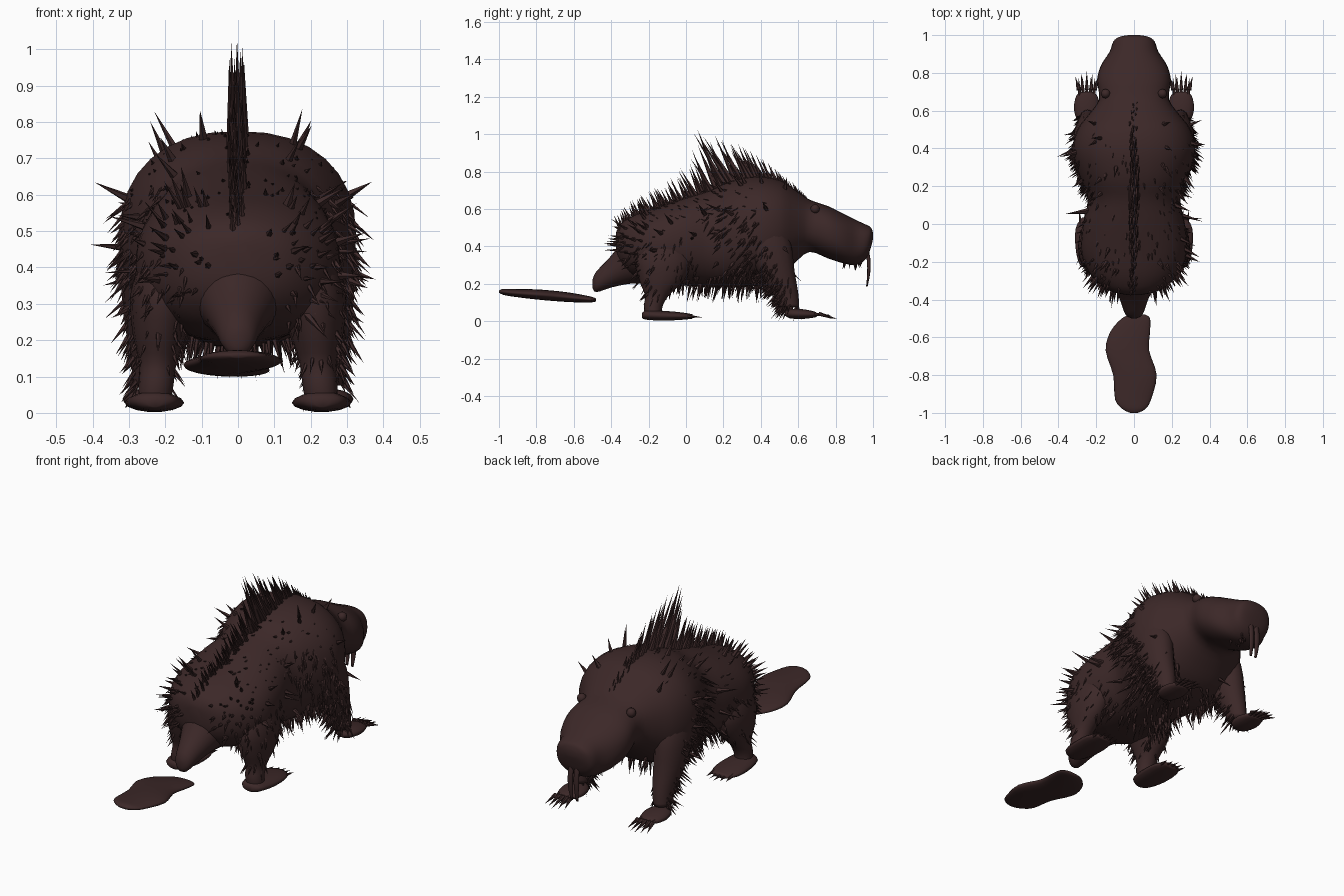
import bpy, bmesh, math, random
from mathutils import Vector

if "Cube" in bpy.data.objects:
    bpy.data.objects.remove(bpy.data.objects["Cube"])

random.seed(7)
hide = bpy.data.materials.new("dark_brown_hide")
hide.diffuse_color = (0.045, 0.021, 0.021, 1)
hide.use_nodes = True
hide.node_tree.nodes["Principled BSDF"].inputs["Base Color"].default_value = hide.diffuse_color


def finish(name, bm, smooth=True):
    bmesh.ops.recalc_face_normals(bm, faces=bm.faces)
    me = bpy.data.meshes.new(name)
    bm.to_mesh(me)
    bm.free()
    me.materials.append(hide)
    me.polygons.foreach_set("use_smooth", [smooth] * len(me.polygons))
    ob = bpy.data.objects.new(name, me)
    bpy.context.collection.objects.link(ob)
    return ob


def spline(keys, steps):
    """Catmull-Rom through rows of numbers."""
    out = []
    for i in range(len(keys) - 1):
        a, b, c, d = (keys[max(0, min(len(keys) - 1, i + k))] for k in (-1, 0, 1, 2))
        for s in range(steps):
            t = s / steps
            out.append([0.5 * (2 * q + (r - p) * t + (2 * p - 5 * q + 4 * r - w) * t * t
                               + (3 * q - p - 3 * r + w) * t ** 3) for p, q, r, w in zip(a, b, c, d)])
    return out + [list(keys[-1])]


def loft(name, keys, axis="y", n=24, steps=3, power=2.0):
    """Rings of (x, y, z, half width, half depth) across the y or z axis."""
    bm = bmesh.new()
    rings = []
    for x, y, z, a, b in spline(keys, steps):
        ring = []
        for k in range(n):
            t = 2 * math.pi * k / n
            c, s = math.cos(t), math.sin(t)
            u = a * math.copysign(abs(c) ** (2 / power), c)
            v = b * math.copysign(abs(s) ** (2 / power), s)
            ring.append(bm.verts.new((x + u, y, z + v) if axis == "y" else (x + u, y + v, z)))
        rings.append(ring)
    for p, q in zip(rings, rings[1:]):
        for k in range(n):
            bm.faces.new((p[k], p[(k + 1) % n], q[(k + 1) % n], q[k]))
    bm.faces.new(rings[0])
    bm.faces.new(rings[-1])
    return finish(name, bm)


def spike(bm, base, tip, r, n=5):
    base, tip = Vector(base), Vector(tip)
    d = (tip - base).normalized()
    u = d.orthogonal().normalized()
    w = d.cross(u)
    ring = [bm.verts.new(base + r * (math.cos(2 * math.pi * k / n) * u + math.sin(2 * math.pi * k / n) * w))
            for k in range(n)]
    top = bm.verts.new(tip)
    for k in range(n):
        bm.faces.new((ring[k], ring[(k + 1) % n], top))
    bm.faces.new(ring[::-1])


def ramp(x, pts):
    for (x0, y0), (x1, y1) in zip(pts, pts[1:]):
        if x <= x1:
            return y0 + (y1 - y0) * max(0, (x - x0) / (x1 - x0))
    return pts[-1][1]


# Torso and head: y, top, bottom, half width
profile = [(-.375, .47, .37, .04), (-.35, .52, .30, .14), (-.27, .57, .23, .23), (-.15, .61, .20, .28),
           (0, .66, .19, .27), (.13, .70, .18, .245), (.24, .75, .18, .285), (.38, .775, .19, .325),
           (.5, .755, .24, .30), (.58, .705, .31, .24), (.66, .65, .37, .185), (.76, .615, .335, .195),
           (.84, .575, .31, .175), (.91, .54, .30, .13), (.965, .515, .335, .11), (.99, .50, .40, .08),
           (1.0, .47, .44, .03)]
torso = loft("body_and_head", [(0, y, (t + b) / 2, w, (t - b) / 2) for y, t, b, w in profile],
             n=32, power=2.3)

# Tail: stub and detached paddle
loft("tail_stub", [(0, -.5, .20, .012, .02), (0, -.48, .21, .045, .055), (0, -.4, .265, .075, .085),
                   (0, -.3, .34, .12, .14), (0, -.22, .38, .16, .18)])
loft("tail_paddle", [(0, -1, .158, .02, .006), (0, -.98, .157, .06, .015), (-.005, -.93, .152, .095, .02),
                     (.005, -.8, .143, .115, .027), (-.035, -.67, .132, .115, .027),
                     (-.02, -.57, .122, .105, .022), (.01, -.5, .115, .075, .014), (.02, -.48, .114, .04, .006)])

legs = []
for s, side in ((-1, "left"), (1, "right")):
    # Front leg, paw and long fingers
    legs.append(loft(side + "_front_leg", [(s * .22, .40, .56, .07, .10), (s * .235, .43, .42, .085, .13),
                                           (s * .24, .48, .27, .075, .10), (s * .24, .53, .15, .055, .07),
                                           (s * .245, .55, .075, .045, .055)], axis="z", n=16))
    loft(side + "_front_paw", [(s * .25, .53, .04, .02, .012), (s * .25, .56, .04, .055, .026),
                               (s * .25, .62, .038, .068, .027), (s * .25, .68, .036, .055, .018),
                               (s * .25, .70, .034, .03, .01)], n=14)
    # Hind leg and foot
    legs.append(loft(side + "_hind_leg", [(s * .19, -.12, .45, .07, .10), (s * .205, -.12, .33, .09, .15),
                                          (s * .215, -.13, .22, .075, .12), (s * .22, -.155, .14, .052, .065),
                                          (s * .225, -.175, .08, .048, .05), (s * .23, -.175, .03, .045, .045)],
                     axis="z", n=16))
    loft(side + "_hind_foot", [(s * .23, -.235, .03, .02, .014), (s * .23, -.21, .033, .06, .026),
                               (s * .23, -.12, .029, .08, .027), (s * .23, -.02, .027, .078, .02),
                               (s * .23, .035, .025, .045, .012)], n=14)
    bm = bmesh.new()
    for k in range(-2, 3):
        tip = Vector((s * .25 + k * .03, .81 - .014 * abs(k), .012))
        knuckle = Vector((s * .25 + k * .022, .73, .04))
        spike(bm, (s * .25 + k * .018, .66, .038), knuckle + Vector((0, .05, -.008)), .013, 6)
        spike(bm, knuckle - Vector((0, .02, 0)), tip, .011, 6)
        spike(bm, (s * .23 + k * .026, .0, .027), (s * .23 + k * .03, .09 - .01 * abs(k), .02), .011, 6)
    finish(side + "_claws", bm, False)
    # Front tooth
    loft(side + "_tooth", [(s * .018, .955, .42, .016, .012), (s * .018, .975, .34, .016, .01),
                           (s * .018, .977, .26, .015, .008), (s * .016, .967, .185, .008, .004)], axis="z", n=8)
    # Eye and ear bumps
    for name, pos, r in (("eye", (s * .09, .85, .535), .013), ("ear", (s * .15, .69, .60), .025)):
        bm = bmesh.new()
        bmesh.ops.create_uvsphere(bm, u_segments=10, v_segments=6, radius=r)
        bmesh.ops.translate(bm, verts=bm.verts, vec=pos)
        finish(side + "_" + name, bm)

# Crest of quills along the spine, leaning back
tops = [(y, t) for y, t, b, w in profile]
length = [(-.36, .08), (-.1, .12), (0, .15), (.1, .20), (.19, .34), (.3, .27), (.42, .17), (.52, .10), (.66, .05)]
bm = bmesh.new()
for i in range(95):
    y = -.35 + 1.01 * i / 94
    h = ramp(y, length) * random.uniform(.72, 1.02)
    x = random.uniform(-.018, .018)
    z = ramp(y, tops) - .03
    lean = math.radians(random.uniform(22, 38))
    spike(bm, (x, y, z), (x * 1.2 - .004, y - h * math.sin(lean), z + .02 + h * math.cos(lean)),
          .009 + .025 * h)
finish("spine_crest", bm, False)


# Quills and tufts scattered over the skin
def scatter(name, skins, count, rule, size, width, sweep, out=1.0):
    faces = [(p.center.copy(), p.normal.copy(), p.area) for ob in skins for p in ob.data.polygons
             if rule(p.center, p.normal)]
    bm = bmesh.new()
    for c, n, _ in random.choices(faces, weights=[f[2] for f in faces], k=count):
        jit = Vector([random.uniform(-1, 1) for _ in range(3)])
        base = c + (jit - n * jit.dot(n)) * .02 - n * .012
        d = (n * out + Vector(sweep) + jit * .25).normalized()
        spike(bm, base, base + d * random.uniform(*size), random.uniform(*width))
    finish(name, bm, False)


def shoulder_band(c, n):
    mid = .22 + (.62 - c.z) * .5
    return abs(c.x) > .12 and c.z < .64 and abs(c.y - mid) < .14


scatter("shoulder_fur", [torso, *legs], 520, shoulder_band, (.05, .10), (.006, .011), (0, -.5, -.8), .6)
scatter("front_leg_fur", legs[::2], 130, lambda c, n: c.z < .3 and n.y < .2, (.04, .08), (.005, .009),
        (0, -.4, -.8), .5)
scatter("flank_fur", [torso, *legs[1::2]], 260,
        lambda c, n: -.34 < c.y < .1 and .14 < c.z < .45 and abs(c.x) > .15, (.04, .08), (.005, .01),
        (0, -.4, -.8), .5)
scatter("belly_fur", [torso], 130, lambda c, n: -.05 < c.y < .5 and c.z < .25 and n.z < -.5,
        (.06, .11), (.006, .011), (0, -.2, -.4))
scatter("chin_fur", [torso], 10, lambda c, n: .84 < c.y < .95 and n.z < -.7, (.03, .05), (.006, .01), (0, 0, -.5))
scatter("back_quills", [torso], 130, lambda c, n: -.33 < c.y < .6 and c.z > .45 and n.z > 0,
        (.03, .055), (.006, .011), (0, -1.2, 0), .6)
scatter("rump_quills", [torso], 70, lambda c, n: c.y < -.2 and c.z > .3 and abs(c.x) > .08,
        (.05, .10), (.007, .012), (0, -.5, .1))
scatter("long_quills", [torso], 48, lambda c, n: -.3 < c.y < .55 and c.z > .26 and abs(c.x) > .1,
        (.08, .13), (.010, .016), (0, -.35, .1))
scatter("head_bristles", [torso], 14, lambda c, n: .6 < c.y < .82 and n.z > 0, (.02, .03), (.005, .008),
        (0, -1, 0), .5)
